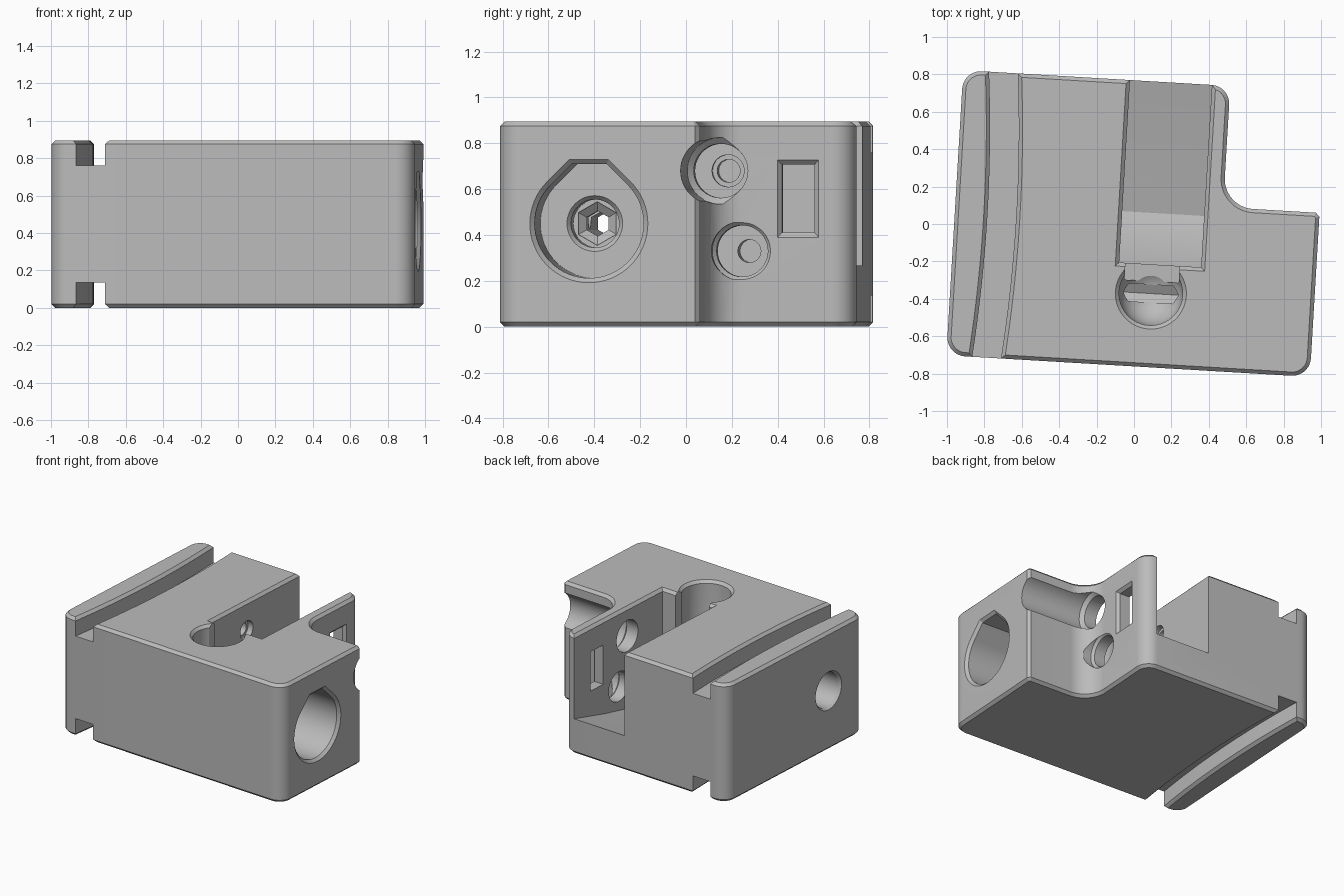
import bpy, bmesh
from math import sin, cos, pi, radians, sqrt

if "Cube" in bpy.data.objects:
    bpy.data.objects.remove(bpy.data.objects["Cube"], do_unlink=True)

H = 0.895       # block height
AXIS = -0.366   # depth position of the main bolt axis

grey = bpy.data.materials.new("matte_grey")
grey.use_nodes = True
colour = (0.5, 0.5, 0.5, 1)
grey.diffuse_color = colour
grey.node_tree.nodes["Principled BSDF"].inputs["Base Color"].default_value = colour


def loft(name, rings):
    """Closed solid through a list of equal-length point rings."""
    bm = bmesh.new()
    loops = [[bm.verts.new(p) for p in ring] for ring in rings]
    n = len(loops[0])
    for a, b in zip(loops, loops[1:]):
        for i in range(n):
            j = (i + 1) % n
            bm.faces.new((a[i], a[j], b[j], b[i]))
    bm.faces.new(loops[0][::-1])
    bm.faces.new(loops[-1])
    bmesh.ops.recalc_face_normals(bm, faces=bm.faces)
    mesh = bpy.data.meshes.new(name)
    bm.to_mesh(mesh)
    bm.free()
    ob = bpy.data.objects.new(name, mesh)
    bpy.context.collection.objects.link(ob)
    return ob


def arc(cx, cy, r, start, end, steps=10):
    angles = [radians(start + (end - start) * i / steps) for i in range(steps + 1)]
    return [(cx + r * cos(a), cy + r * sin(a)) for a in angles]


def rect(x0, x1, y0, y1, grow=0):
    return [(x0 - grow, y0 - grow), (x1 + grow, y0 - grow),
            (x1 + grow, y1 + grow), (x0 - grow, y1 + grow)]


def across(outline, x):
    return [(x, y, z) for y, z in outline]


def level(outline, z):
    return [(x, y, z) for x, y in outline]


# Main block: L-shaped outline with rounded corners and a concave inner fillet
R, F = 0.1, 0.16
left, right, step = -0.96, 0.987, 0.47
front, back, ledge = -0.76, 0.767, 0.118
outline = (arc(left + R, front + R, R, 180, 270)
           + arc(right - R, front + R, R, 270, 360)
           + [(right, ledge - 0.02), (right - 0.02, ledge)]
           + arc(step + F, ledge + F, F, 270, 180, 14)
           + arc(step - R, back - R, R, 0, 90)
           + arc(left + R, back - R, R, 90, 180))
block = loft("mount_block", [level(outline, 0), level(outline, H)])
block.data.materials.append(grey)

# Chamfer the top and bottom rims
bm = bmesh.new()
bm.from_mesh(block.data)
rims = [e for e in bm.edges if abs(e.verts[0].co.z - e.verts[1].co.z) < 0.001]
bmesh.ops.bevel(bm, geom=rims, offset=0.02, segments=1, affect='EDGES')
bm.to_mesh(block.data)
bm.free()


def cut(cutter):
    cutter.hide_render = True
    cutter.data.materials.append(grey)
    mod = block.modifiers.new("cut", 'BOOLEAN')
    mod.operation, mod.solver, mod.object = 'DIFFERENCE', 'EXACT', cutter
    bpy.context.view_layer.objects.active = block
    bpy.ops.object.modifier_apply(modifier=mod.name)
    bpy.data.objects.remove(cutter, do_unlink=True)


def bore(name, y, z, steps, sides=48):
    """Sideways hole from (x, radius) steps."""
    cut(loft(name, [[(x, y + r * sin(2 * pi * i / sides), z + r * cos(2 * pi * i / sides))
                     for i in range(sides)] for x, r in steps]))


# Curved grooves along the left side, top and bottom
groove = [(-0.822, 0.76), (-0.668, 0.76), (-0.668, H - 0.02),
          (-0.623, H + 0.025), (-0.867, H + 0.025), (-0.822, H - 0.02)]
stations = [-0.85 + 1.7 * i / 24 for i in range(25)]
for flip in (False, True):
    cut(loft("groove_cutter", [
        [(x + 0.037 * (1 - (y / back) ** 2), y, H - z if flip else z) for x, z in groove]
        for y in stations]))

# Rear pocket with a sloping floor, and its chamfered mouth
x0, x1, y0 = -0.067, 0.372, -0.21
floor = [(y0, 0.15), (-0.05, 0.15), (0.065, 0.105), (0.425, 0.18), (0.85, 0.287),
         (0.85, 1), (y0, 1)]
cut(loft("pocket_cutter", [across(floor, x0), across(floor, x1)]))
cut(loft("pocket_mouth", [level(rect(x0, x1, y0, 0.9), H - 0.02),
                          level(rect(x0, x1, y0, 0.9, 0.045), H + 0.025)]))

# Round well with a domed bottom, joined to the pocket by a short neck
WX, WR, WZ = 0.112, 0.17, 0.59
well = [(WZ - WR * cos(a), WR * sin(a)) for a in [pi / 2 * i / 9 for i in range(1, 10)]]
well += [(H - 0.02, WR), (H + 0.025, WR + 0.045)]
cut(loft("well_cutter", [level(arc(WX, AXIS, r, 0, 352.5, 47), z) for z, r in well]))
cut(loft("neck_cutter", [level(rect(-0.033, 0.257, -0.30, -0.19), z) for z in (0.45, 1)]))


# Large teardrop counterbore on the right face, with a clipped roof
def teardrop(r):
    tip = r * sqrt(2)
    roof = r + 0.022
    return ([(AXIS + y, 0.45 + z) for y, z in arc(0, 0, r, 135, 405, 48)]
            + [(AXIS + tip - roof, 0.45 + roof), (AXIS - tip + roof, 0.45 + roof)])


cut(loft("counterbore_cutter", [across(teardrop(r), x) for x, r in
                                ((0.55, 0.238), (right - 0.02, 0.238), (right + 0.03, 0.288))]))

# Bolt line: round seat, tapered hex channel, left-hand exit hole
bore("bolt_seat", AXIS, 0.45, [(0.37, 0.105), (0.53, 0.105), (0.56, 0.13)])
bore("hex_channel", AXIS, 0.45, [(-0.7, 0.055), (0.33, 0.055), (0.36, 0.095), (0.39, 0.095)], 6)
bore("left_exit", AXIS, 0.45, [(-1, 0.17), (left + 0.02, 0.13), (-0.5, 0.13)])

# Two screw holes through the thin wall into the pocket side
bore("upper_screw", 0.18, 0.68, [(-0.22, 0.05), (-0.11, 0.05), (-0.11, 0.07), (0, 0.07),
                                 (0, 0.118), (0.47, 0.118), (0.495, 0.145), (1.1, 0.145)])
bore("lower_screw", 0.273, 0.33, [(-0.22, 0.05), (0, 0.05), (0, 0.112), (0.458, 0.112),
                                  (0.476, 0.13), (0.7, 0.13)])

# Rectangular window in the thin wall
window = (0.447, 0.588, 0.41, 0.707)
cut(loft("window_cutter", [across(rect(*window, grow), x) for x, grow in
                           ((0.3, 0), (step - 0.02, 0), (step + 0.02, 0.04))]))

# Slight turn of the whole block, then smooth curved walls
block.rotation_euler.z = radians(-3.4)
bpy.ops.object.select_all(action='DESELECT')
block.select_set(True)
bpy.context.view_layer.objects.active = block
bpy.ops.object.transform_apply(location=False, rotation=True, scale=False)
bpy.ops.object.shade_smooth_by_angle(angle=radians(22))
